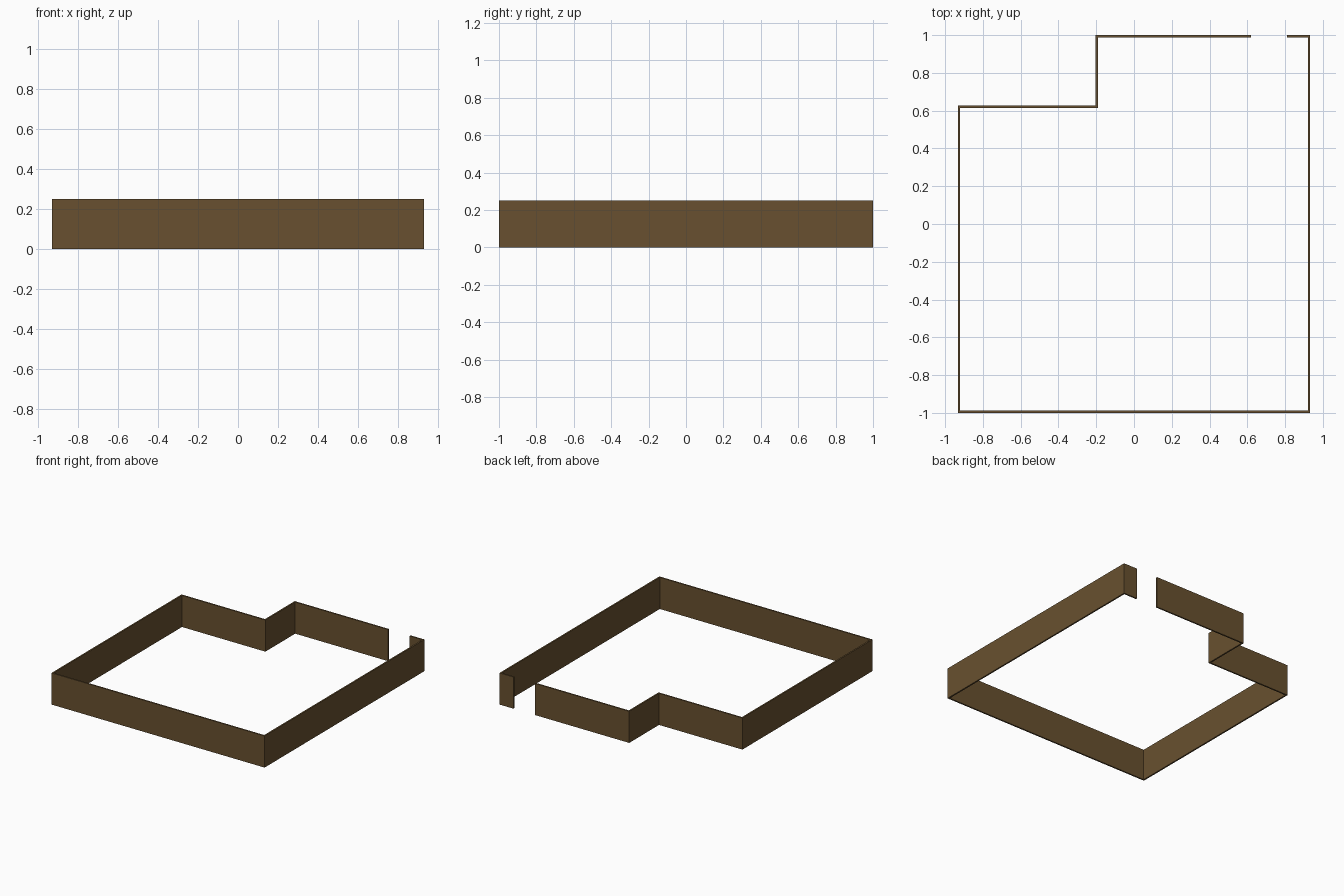
import bpy, bmesh
from mathutils import Vector

if "Cube" in bpy.data.objects:
    bpy.data.objects.remove(bpy.data.objects["Cube"])

HEIGHT, THICK = 0.25, 0.012

# Outer outline of the wall, clockwise from one side of the doorway to the other
outline = [Vector(p) for p in [
    (0.81, 1), (0.933, 1), (0.933, -1), (-0.933, -1),
    (-0.933, 0.627), (-0.203, 0.627), (-0.203, 1), (0.62, 1)]]

# Inward normal of each wall run, then mitred inner outline
normals = []
for a, b in zip(outline, outline[1:]):
    d = (b - a).normalized()
    normals.append(Vector((d.y, -d.x)))
inner = []
for i, p in enumerate(outline):
    inner.append(p + sum(normals[max(i - 1, 0):i + 1], Vector((0, 0))) * THICK)

# Floor strip between outlines, extruded up into walls
bm = bmesh.new()
vo = [bm.verts.new((p.x, p.y, 0)) for p in outline]
vi = [bm.verts.new((p.x, p.y, 0)) for p in inner]
strip = [bm.faces.new((vo[i], vo[i + 1], vi[i + 1], vi[i]))
         for i in range(len(vo) - 1)]
top = bmesh.ops.extrude_face_region(bm, geom=strip, use_keep_orig=True)
bmesh.ops.translate(bm, vec=(0, 0, HEIGHT),
                    verts=[g for g in top["geom"] if isinstance(g, bmesh.types.BMVert)])
bmesh.ops.recalc_face_normals(bm, faces=bm.faces)

mesh = bpy.data.meshes.new("perimeter_wall")
bm.to_mesh(mesh)
bm.free()
wall = bpy.data.objects.new("perimeter_wall", mesh)
bpy.context.collection.objects.link(wall)

# Brown wall colour
brown = bpy.data.materials.new("dark brown")
brown.diffuse_color = (0.138, 0.081, 0.029, 1)
brown.use_nodes = True
brown.node_tree.nodes["Principled BSDF"].inputs["Base Color"].default_value = brown.diffuse_color
mesh.materials.append(brown)
